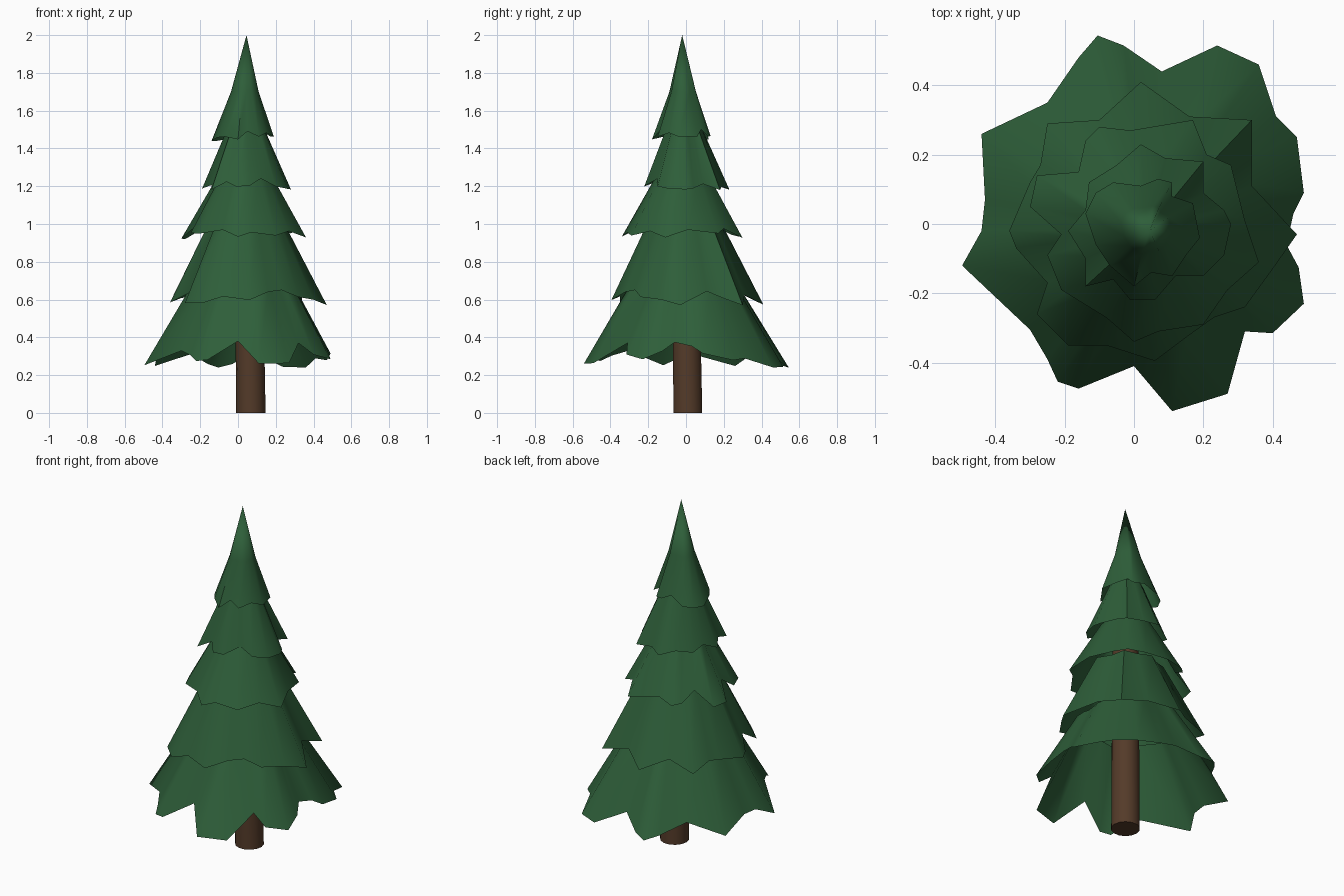
import bpy, bmesh
from math import sin, cos, pi
from mathutils import Vector

if "Cube" in bpy.data.objects:
    bpy.data.objects.remove(bpy.data.objects["Cube"])


def material(name, rgb):
    m = bpy.data.materials.new(name)
    m.diffuse_color = (*rgb, 1)
    m.use_nodes = True
    m.node_tree.nodes["Principled BSDF"].inputs["Base Color"].default_value = m.diffuse_color
    return m


GREEN = material("needles", (0.027, 0.112, 0.041))
BROWN = material("bark", (0.088, 0.043, 0.022))
CENTRE = Vector((0.04, -0.015))


def make_object(name, rings, mat, apex=None, caps=False, angle=60):
    """Bridge rings of equal length; optionally close with an apex or caps."""
    bm = bmesh.new()
    loops = [[bm.verts.new(p) for p in ring] for ring in rings]
    n = len(loops[0])
    for a, b in zip(loops, loops[1:]):
        for i in range(n):
            j = (i + 1) % n
            bm.faces.new((a[i], a[j], b[j], b[i]))
    if apex:
        tip = bm.verts.new(apex)
        for i in range(n):
            bm.faces.new((loops[-1][i], loops[-1][(i + 1) % n], tip))
    if caps:
        bm.faces.new(loops[0][::-1])
        bm.faces.new(loops[-1])
    me = bpy.data.meshes.new(name)
    bm.to_mesh(me)
    bm.free()
    me.materials.append(mat)
    ob = bpy.data.objects.new(name, me)
    bpy.context.collection.objects.link(ob)
    bpy.ops.object.select_all(action='DESELECT')
    bpy.context.view_layer.objects.active = ob
    ob.select_set(True)
    bpy.ops.object.shade_smooth_by_angle(angle=angle * pi / 180)


def skirt(name, rim, z_tip, z_notch, z_top, r_top, apex=None):
    """Fluted skirt of branches: long lobes droop, notches sit higher."""
    offs = [Vector((x, y)) / 100 - CENTRE for x, y in rim]
    radii = [o.length for o in offs]
    lo, hi, mean = min(radii), max(radii), sum(radii) / len(radii)
    hem, top = [], []
    for o, r in zip(offs, radii):
        z = z_tip + (z_notch - z_tip) * ((hi - r) / (hi - lo)) ** 1.4
        hem.append((*(CENTRE + o), z))
        # flutes fade towards the upper ring
        rt = r_top * (0.4 + 0.6 * r / mean)
        top.append((*(CENTRE + o.normalized() * rt), z_top))
    make_object(name, [hem, top], GREEN, apex)


# Trunk, leaning slightly
def trunk_ring(z, r):
    return [(0.068 - 0.0125 * z + r * cos(2 * pi * i / 14),
             0.01 - 0.015 * z + r * sin(2 * pi * i / 14), z) for i in range(14)]


make_object("trunk", [trunk_ring(0, 0.078), trunk_ring(1.45, 0.07)],
            BROWN, caps=True, angle=40)

# Branch tiers, rim plans in hundredths, counter-clockwise
skirt("branches_bottom", [
    (49, 9), (47, 25), (41, 31), (36, 46), (24, 51.5), (8, 44), (-3, 51.5),
    (-10.5, 54.4), (-16, 48), (-25, 35), (-44, 26), (-43, 7), (-44, -2),
    (-49.6, -12), (-30, -30.5), (-25, -39), (-22, -45.5), (-16, -47.5),
    (0, -41), (11, -54), (27, -49), (32, -31), (40, -31.5), (49, -23),
    (47.5, -12.5), (44, -6), (46, 3)], 0.24, 0.38, 0.68, 0.27)

skirt("branches_low", [
    (34, 11), (34, 20), (34, 30), (16, 31), (2, 41), (-10, 30), (-25, 29),
    (-27, 17), (-30, 12), (-36, -2), (-34, -7), (-25, -17), (-28, -26),
    (-19, -35), (-8, -35), (6, -39.5), (16, -32), (23, -27), (32, -24),
    (40, -13), (47, -3)], 0.57, 0.65, 1.01, 0.185)

skirt("branches_middle", [
    (32, 1), (28, 17), (21, 20), (17, 30), (-1, 27), (-10, 28), (-14, 24),
    (-16, 15), (-28, 14), (-30, 5), (-21, -3), (-25, -9), (-21, -19),
    (-8, -27), (0, -34), (7, -31), (20, -29), (27, -19), (36, -11)],
    0.92, 1.0, 1.26, 0.135)

skirt("branches_high", [
    (28, 0), (26, 4), (20, 9), (20, 18), (9, 19), (2, 23), (-5, 17),
    (-13, 12), (-14, 4), (-19, -2), (-14, -10), (-14, -18), (-6, -16),
    (-1, -22), (6, -22), (12, -15), (20, -15), (26, -9)],
    1.18, 1.24, 1.51, 0.09)

skirt("branches_top", [
    (19, -4), (17, 6), (11, 8), (11, 12), (7, 13), (2, 11), (-6, 12),
    (-11, 9), (-14, 3), (-11, -6), (-7, -12), (0, -18), (5, -14),
    (11, -15), (15, -9)], 1.44, 1.50, 1.70, 0.07, apex=(0.045, -0.02, 2))
